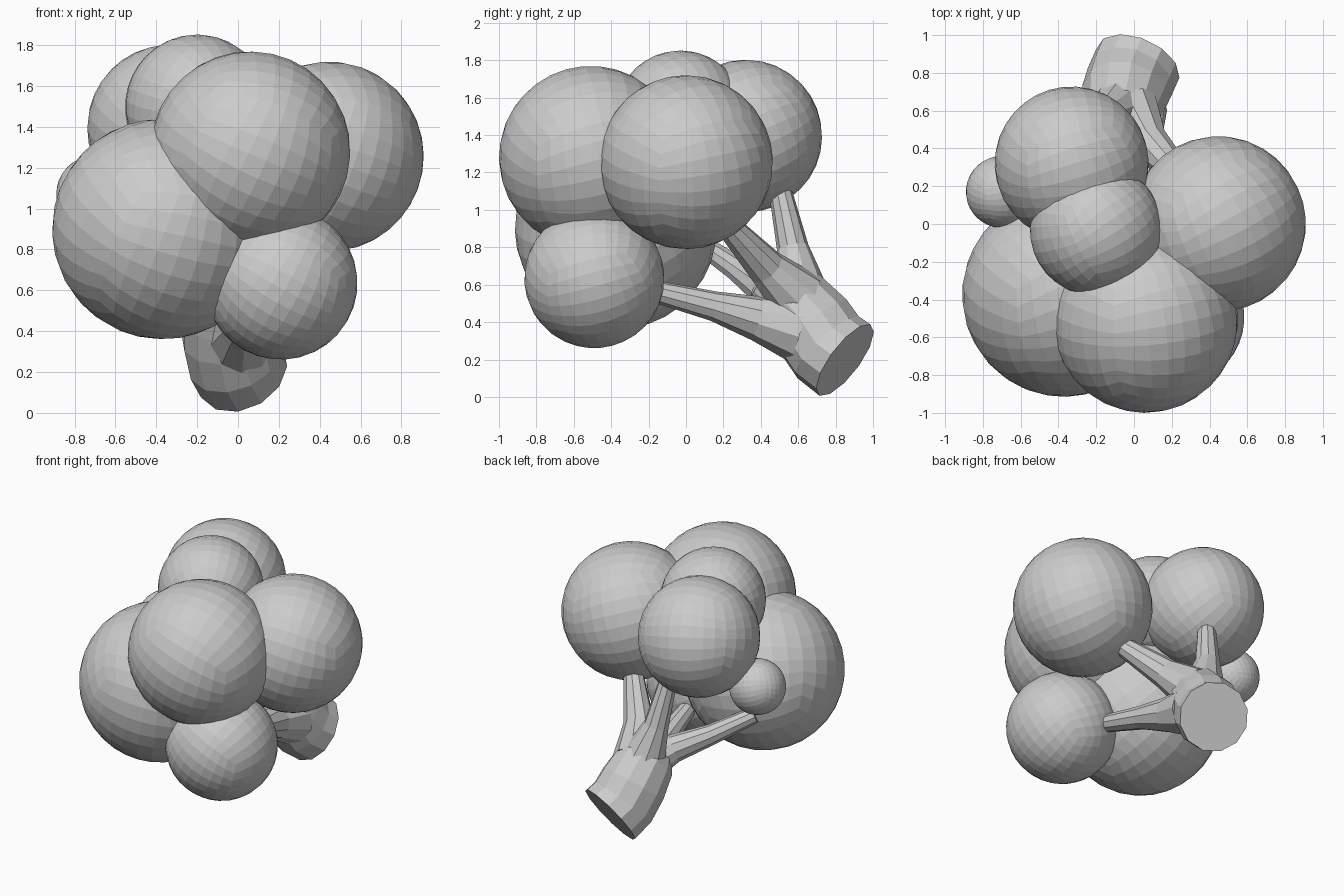
import bpy, bmesh, math
from mathutils import Vector, Euler

if "Cube" in bpy.data.objects:
    bpy.data.objects.remove(bpy.data.objects["Cube"])


def finish(bm, name):
    bmesh.ops.recalc_face_normals(bm, faces=bm.faces)
    mesh = bpy.data.meshes.new(name)
    bm.to_mesh(mesh)
    bm.free()
    obj = bpy.data.objects.new(name, mesh)
    bpy.context.collection.objects.link(obj)
    return obj


def puff(name, centre, radius, tilt):
    """Quad sphere: a subdivided cube pushed out to a ball."""
    bm = bmesh.new()
    bmesh.ops.create_cube(bm, size=2)
    bmesh.ops.subdivide_edges(bm, edges=bm.edges[:], cuts=7, use_grid_fill=True)
    rot = Euler(tilt).to_matrix()
    for v in bm.verts:
        # tangent spacing keeps the quads even
        even = Vector([math.tan(c * math.pi / 4) for c in v.co])
        v.co = Vector(centre) + rot @ even.normalized() * radius
    return finish(bm, name)


def limb(name, path, sides=12):
    """Tapered tube through (x, y, z, radius) points, capped at both ends."""
    bm = bmesh.new()
    pts = [Vector(p[:3]) for p in path]
    rings = []
    for i, p in enumerate(path):
        if i == 0:
            t = pts[1] - pts[0]
        else:
            t = pts[min(i + 1, len(pts) - 1)] - pts[i - 1]
        t.normalize()
        u = t.cross(Vector((0.2, 1, 1))).normalized()
        w = t.cross(u)
        ring = []
        for k in range(sides):
            a = 2 * math.pi * k / sides
            ring.append(bm.verts.new(pts[i] + (u * math.cos(a) + w * math.sin(a)) * p[3]))
        rings.append(ring)
    for r0, r1 in zip(rings, rings[1:]):
        for k in range(sides):
            n = (k + 1) % sides
            bm.faces.new((r0[k], r0[n], r1[n], r1[k]))
    bm.faces.new(rings[0])
    bm.faces.new(rings[-1])
    return finish(bm, name)


# Foliage balls
puff("front_foliage", (0.06, -0.51, 1.28), 0.49, (0.3, 0.4, 0.2))
puff("right_foliage", (0.445, 0.0, 1.255), 0.465, (0.2, 0.3, 0.5))
puff("left_foliage", (-0.37, -0.375, 0.90), 0.54, (0.5, 0.2, 0.4))
puff("lower_foliage", (0.21, -0.49, 0.635), 0.375, (0.3, 0.5, 0.1))
puff("back_foliage", (-0.33, 0.32, 1.395), 0.408, (0.4, 0.1, 0.3))
puff("top_foliage", (-0.20, -0.03, 1.50), 0.352, (0.2, 0.4, 0.6))
puff("small_foliage", (-0.70, 0.17, 1.07), 0.19, (0.4, 0.3, 0.2))

# Leaning trunk with a flat cut base
limb("trunk", [(0.02, 0.85, 0.197, 0.235), (-0.02, 0.76, 0.265, 0.235),
               (-0.05, 0.68, 0.38, 0.23), (-0.07, 0.58, 0.50, 0.205),
               (-0.06, 0.46, 0.57, 0.14), (-0.05, 0.38, 0.61, 0.07)])

# Branches running from the trunk into the foliage
limb("lower_branch", [(0.0, 0.60, 0.36, 0.18), (0.02, 0.38, 0.42, 0.12),
                      (0.06, 0.15, 0.485, 0.08), (0.1, -0.15, 0.56, 0.06)], 10)
limb("right_branch", [(-0.02, 0.60, 0.53, 0.16), (0.08, 0.43, 0.69, 0.105),
                      (0.28, 0.21, 0.93, 0.065)], 10)
limb("back_branch", [(-0.09, 0.61, 0.56, 0.15), (-0.16, 0.57, 0.80, 0.085),
                     (-0.21, 0.50, 1.12, 0.06)], 10)
limb("left_branch", [(-0.05, 0.56, 0.50, 0.16), (-0.2, 0.42, 0.58, 0.095),
                     (-0.4, 0.28, 0.68, 0.07), (-0.62, 0.09, 0.81, 0.055)], 10)
